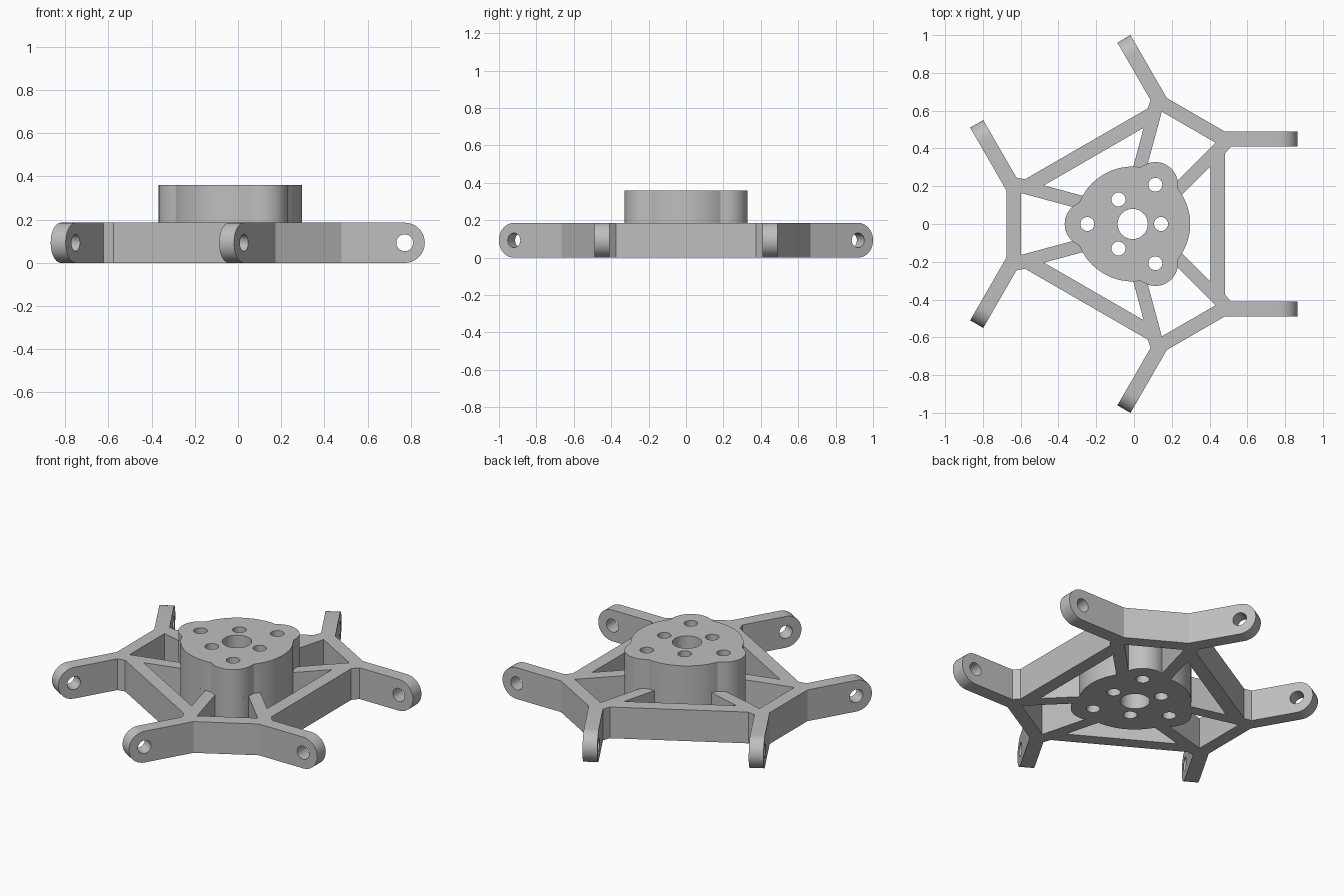
import bpy
import bmesh
from math import sin, cos, pi, radians, sqrt, degrees, asin
from mathutils import Matrix

cube = bpy.data.objects.get("Cube")
if cube:
    bpy.data.objects.remove(cube, do_unlink=True)

CENTRE_X = -0.007
FRAME_H, HUB_H = 0.186, 0.36
HUB_R, LOBE_DIST, LOBE_R = 0.304, 0.24, 0.12
ARM_Y, ARM_W, ARM_ROOT, ARM_TIP = 0.45, 0.08, 0.52, 0.872
THIRDS = (0, 120, 240)

grey = bpy.data.materials.new("light grey plastic")
grey.use_nodes = True
colour = (0.52, 0.52, 0.52, 1)
grey.diffuse_color = colour
grey.node_tree.nodes["Principled BSDF"].inputs["Base Color"].default_value = colour


def polar(r, deg):
    return r * cos(radians(deg)), r * sin(radians(deg))


def turn(points, deg):
    c, s = cos(radians(deg)), sin(radians(deg))
    return [(x * c - y * s, x * s + y * c) for x, y in points]


def mirror60(points):
    """Reflect across the axis through the middle of a short side."""
    return [(x, -y) for x, y in turn(points, -120)][::-1]


def circle(x, y, r, n=32):
    return [(x + r * cos(2 * pi * i / n), y + r * sin(2 * pi * i / n)) for i in range(n)]


def hub_point(deg):
    """Round hub with three lobes, measured along a ray."""
    off = radians((deg % 120) - 60)
    side = LOBE_DIST * sin(off)
    r = HUB_R
    if abs(side) < LOBE_R:
        r = max(r, LOBE_DIST * cos(off) + sqrt(LOBE_R ** 2 - side ** 2))
    return polar(r, deg)


def hub_arc(start, end, n):
    return [hub_point(start + (end - start) * i / n) for i in range(n + 1)]


def plate(name, loops, z0, z1, matrix=None):
    """Extrude flat loops (outline first, then holes) into a solid."""
    curve = bpy.data.curves.new(name, 'CURVE')
    curve.dimensions = '2D'
    curve.fill_mode = 'BOTH'
    curve.extrude = (z1 - z0) / 2
    for loop in loops:
        spline = curve.splines.new('POLY')
        spline.points.add(len(loop) - 1)
        for p, (x, y) in zip(spline.points, loop):
            p.co = (x, y, 0, 1)
        spline.use_cyclic_u = True
    temp = bpy.data.objects.new(name + "_curve", curve)
    bpy.context.collection.objects.link(temp)
    bpy.context.view_layer.update()
    graph = bpy.context.evaluated_depsgraph_get()
    mesh = bpy.data.meshes.new_from_object(temp.evaluated_get(graph))
    bpy.data.objects.remove(temp, do_unlink=True)
    bpy.data.curves.remove(curve)

    bm = bmesh.new()
    bm.from_mesh(mesh)
    bmesh.ops.remove_doubles(bm, verts=bm.verts, dist=0.0002)
    bmesh.ops.translate(bm, verts=bm.verts, vec=(0, 0, (z0 + z1) / 2))
    if matrix:
        bm.transform(matrix)
    bm.transform(Matrix.Translation((CENTRE_X, 0, 0)))
    bmesh.ops.recalc_face_normals(bm, faces=bm.faces)
    bm.to_mesh(mesh)
    bm.free()
    mesh.name = name
    mesh.materials.clear()
    mesh.materials.append(grey)
    obj = bpy.data.objects.new(name, mesh)
    bpy.context.collection.objects.link(obj)
    bpy.ops.object.select_all(action='DESELECT')
    obj.select_set(True)
    bpy.context.view_layer.objects.active = obj
    bpy.ops.object.shade_smooth_by_angle(angle=radians(25))
    return obj


# Screw holes and centre bore shared by the frame and hub
bores = [circle(0, 0, 0.08)]
for a in THIRDS:
    bores.append(circle(*polar(0.15, a), 0.037, 24))
    bores.append(circle(*polar(LOBE_DIST, a + 60), 0.037, 24))

# Frame outline: long side, chamfer and arm root, repeated by symmetry
lo, hi = ARM_Y - ARM_W / 2, ARM_Y + ARM_W / 2
corner = [(0.49, 0.375), (ARM_ROOT, lo), (ARM_ROOT, hi), (0.487, hi)]
outline = []
for a in THIRDS:
    outline += turn(corner + mirror60(corner), a)

# Openings between the spokes, closed inside by the hub wall
long_cell = hub_arc(-30.6, 30.6, 20) + [(0.412, 0.305), (0.412, -0.305)]
short_tip = [(0.438, 0.431)]
short_cell = hub_arc(44.1, 75.9, 12) + mirror60(short_tip) + short_tip
cells = [turn(cell, a) for a in THIRDS for cell in (long_cell, short_cell)]
plate("spoked_frame", [outline] + cells + bores, 0, FRAME_H)

# Raised hub
plate("lobed_hub", [hub_arc(0, 357.5, 143)] + bores, FRAME_H, HUB_H)

# Six arms with rounded, drilled ends
r = FRAME_H / 2
pivot = ARM_TIP - r
tip = [(pivot + r * sin(pi * i / 20), r - r * cos(pi * i / 20)) for i in range(21)]
profile = [(ARM_ROOT, 0)] + tip + [(ARM_ROOT, FRAME_H)]
upright = Matrix.Rotation(pi / 2, 4, 'X')
for a in THIRDS:
    for side, label in ((1, "a"), (-1, "b")):
        place = (Matrix.Rotation(radians(a), 4, 'Z')
                 @ Matrix.Translation((0, side * ARM_Y, 0)) @ upright)
        plate(f"arm_{a}_{label}", [profile, circle(pivot, r, 0.039)],
              -ARM_W / 2, ARM_W / 2, place)
